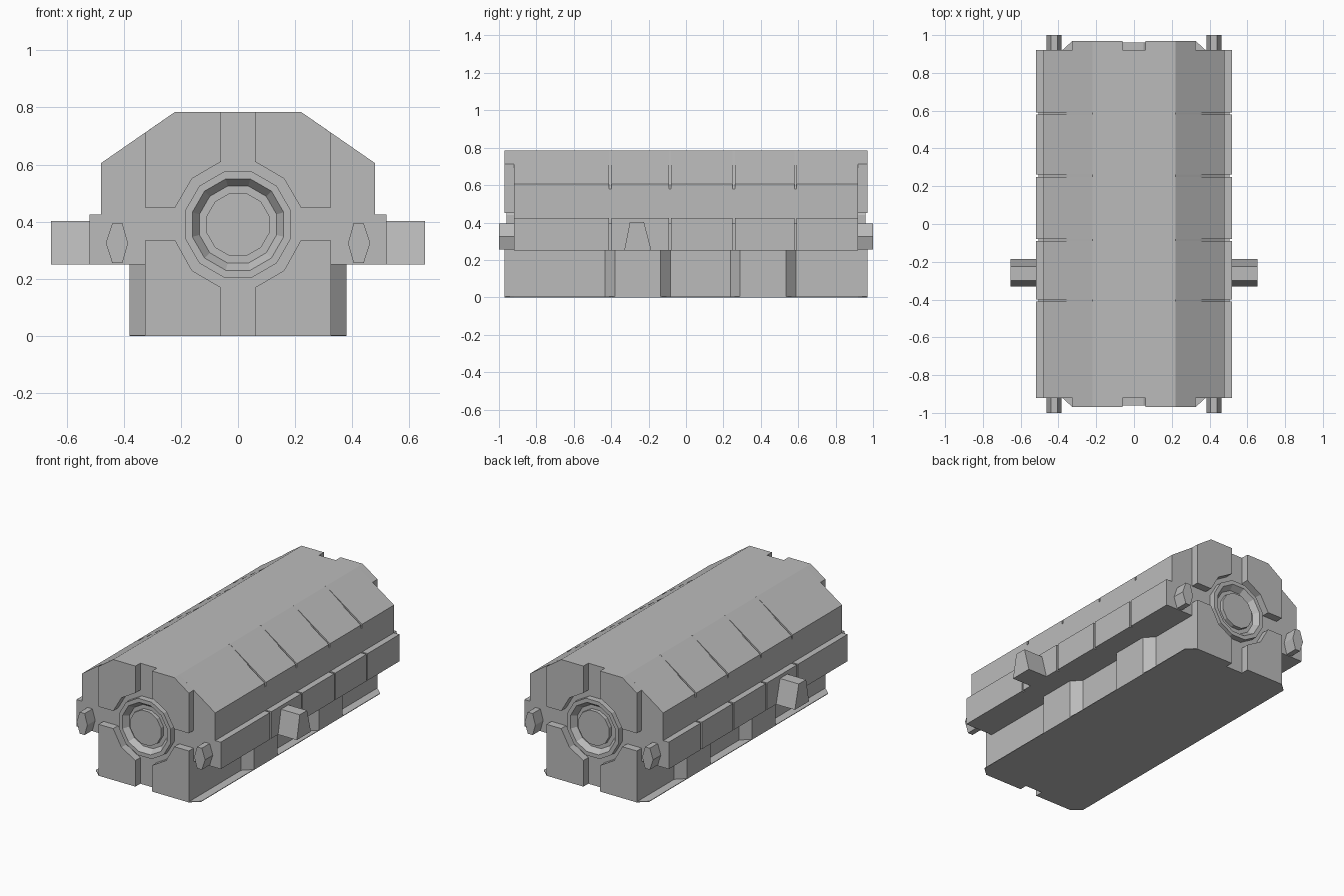
import bpy, bmesh, math
from mathutils import Vector

cube = bpy.data.objects.get("Cube")
if cube:
    bpy.data.objects.remove(cube)

grey = bpy.data.materials.new("plain grey")
grey.use_nodes = True
grey.diffuse_color = (0.5, 0.5, 0.5, 1)
grey.node_tree.nodes["Principled BSDF"].inputs["Base Color"].default_value = (0.5, 0.5, 0.5, 1)


def finish(name, bm):
    bmesh.ops.recalc_face_normals(bm, faces=bm.faces)
    mesh = bpy.data.meshes.new(name)
    bm.to_mesh(mesh)
    bm.free()
    mesh.materials.append(grey)
    obj = bpy.data.objects.new(name, mesh)
    bpy.context.collection.objects.link(obj)
    return obj


def prism(name, pts, axis, a, b, mirror=""):
    """Extrude a 2D outline along an axis from a to b, with mirrored copies."""
    place = {"x": lambda p: (a, *p), "y": lambda p: (p[0], a, p[1]), "z": lambda p: (*p, a)}[axis]
    bm = bmesh.new()
    face = bm.faces.new([bm.verts.new(place(p)) for p in pts])
    out = bmesh.ops.extrude_face_region(bm, geom=[face])
    moved = [v for v in out["geom"] if isinstance(v, bmesh.types.BMVert)]
    step = Vector([b - a if c == axis else 0 for c in "xyz"])
    bmesh.ops.translate(bm, verts=moved, vec=step)
    obj = finish(name, bm)
    if mirror:
        mod = obj.modifiers.new("Mirror", "MIRROR")
        mod.use_axis = [c in mirror for c in "xyz"]
        mod.use_mirror_merge = False
    return obj


def symmetric(half):
    return half + [(-x, z) for x, z in reversed(half)]


END, FACE, RING_Z = 0.92, 0.97, 0.39

# Main hull, set slightly below the panels so the seams read as grooves
hull = [(0.325, 0), (0.325, 0.25), (0.505, 0.25), (0.505, 0.395), (0.48, 0.395),
        (0.48, 0.58), (0.35, 0.688), (0.22, 0.785)]
prism("hull", symmetric(hull), "y", -END, END)

# Roof panels and side rails, split by narrow seams
roof = [(0.22, 0.785), (0.48, 0.605), (0.48, 0.58), (0.35, 0.688)]
rail = [(0.48, 0.425), (0.52, 0.425), (0.52, 0.25), (0.505, 0.25), (0.505, 0.395), (0.48, 0.395)]
seams = [-END, -0.405, -0.085, 0.255, 0.585, END]
for i in range(5):
    start = seams[i] + (0.006 if i > 0 else 0)
    stop = seams[i + 1] - (0.006 if i < 4 else 0)
    prism(f"roof_panel_{i + 1}", roof, "y", start, stop, "x")
    prism(f"side_rail_{i + 1}", rail, "y", start, stop, "x")

# Four raised corner blocks on each end, leaving a cross-shaped channel
upper = [(0.06, 0.785), (0.22, 0.785), (0.325, 0.712), (0.325, 0.45),
         (0.22, 0.45), (0.161, 0.551), (0.06, 0.61)]
lower = [(0.06, 0), (0.325, 0), (0.325, 0.335), (0.22, 0.335), (0.161, 0.229), (0.06, 0.17)]
prism("upper_end_blocks", upper, "y", END, FACE, "xy")
prism("lower_end_blocks", lower, "y", END, FACE, "xy")

# Twelve-sided port on each end: collar, sloped recess and centre disc
port = [(0.185, END), (0.185, 0.96), (0.16, 0.96), (0.135, 0.925), (0.11, 0.925), (0.11, 0.95)]
for side, name in ((-1, "front_port"), (1, "back_port")):
    bm = bmesh.new()
    loops = []
    for apothem, y in port:
        r = apothem / math.cos(math.pi / 12)
        angles = [math.radians(15 + 30 * k) for k in range(12)]
        loops.append([bm.verts.new((r * math.cos(t), side * y, RING_Z + r * math.sin(t))) for t in angles])
    for a, b in zip(loops, loops[1:]):
        for k in range(12):
            n = (k + 1) % 12
            bm.faces.new((a[k], a[n], b[n], b[k]))
    bm.faces.new(loops[-1])
    bm.faces.new(loops[0])
    finish(name, bm)

# Hexagonal knobs on the ends
knob = [(0.385, 0.325), (0.405, 0.395), (0.44, 0.395), (0.463, 0.325), (0.44, 0.255), (0.405, 0.255)]
prism("end_knobs", knob, "y", END, 1.0, "xy")

# Tapered lugs on the rails
lug = [(-0.33, 0.25), (-0.185, 0.25), (-0.225, 0.403), (-0.3, 0.403)]
prism("side_lugs", lug, "x", 0.515, 0.655, "x")

# Bevelled ribs along the lower sides
for i, y in enumerate((-0.258, 0.412)):
    rib = [(0.32, y - 0.18), (0.38, y - 0.122), (0.38, y + 0.122), (0.32, y + 0.18)]
    prism(f"lower_ribs_{i + 1}", rib, "z", 0, 0.25, "x")

# Thin base plate with clipped corners and channel notches
base = [(0, -END), (0.06, -END), (0.06, -FACE), (0.325, -FACE), (0.38, -END),
        (0.38, END), (0.325, FACE), (0.06, FACE), (0.06, END), (0, END)]
prism("base_plate", base, "z", 0, 0.004, "x")
